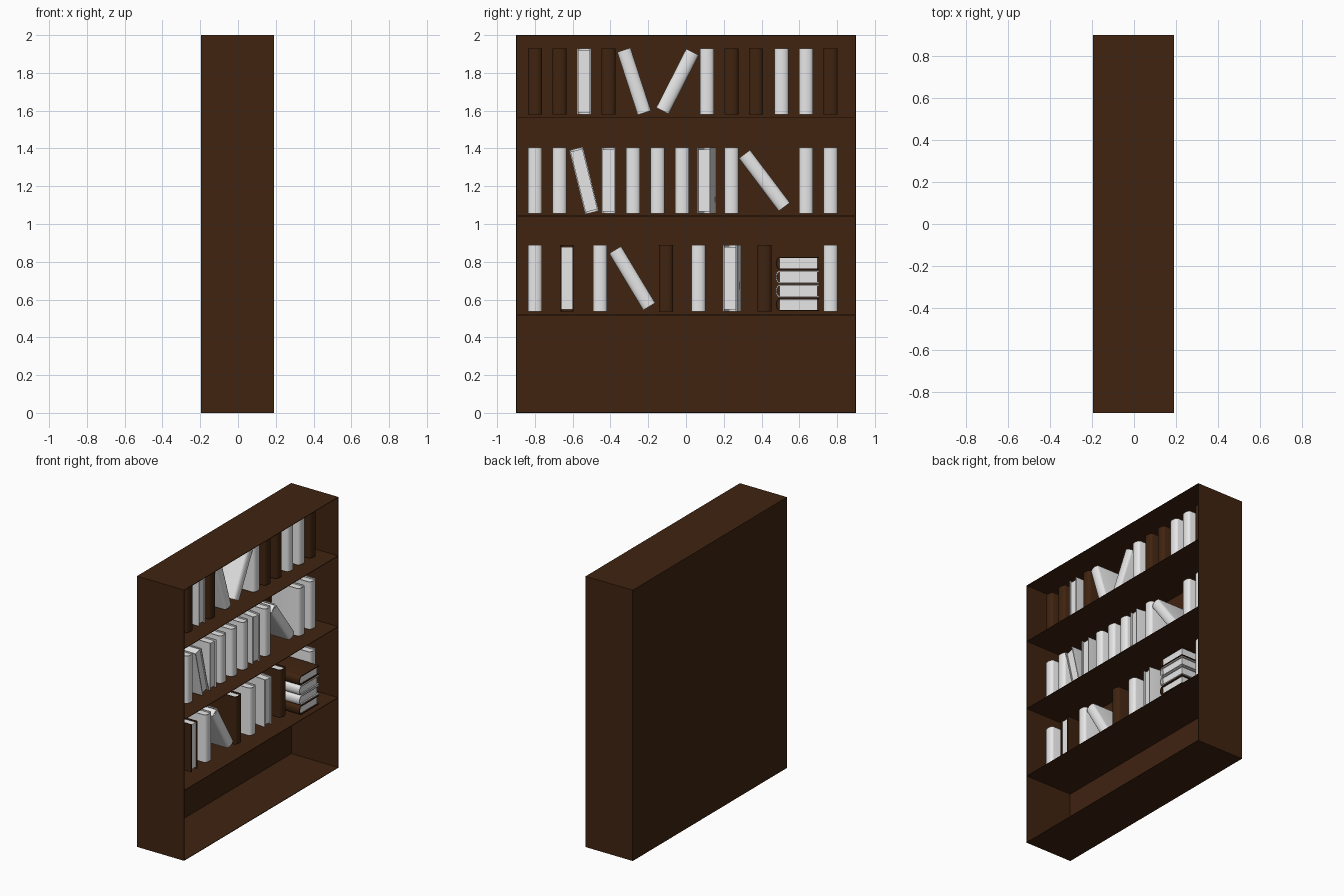
import bpy, bmesh, math
from mathutils import Matrix, Vector

cube = bpy.data.objects.get("Cube")
if cube:
    bpy.data.objects.remove(cube, do_unlink=True)


def material(name, rgb):
    m = bpy.data.materials.new(name)
    m.use_nodes = True
    m.diffuse_color = (*rgb, 1)
    m.node_tree.nodes["Principled BSDF"].inputs["Base Color"].default_value = (*rgb, 1)
    return m


brown = material("dark brown wood", (0.05, 0.017, 0.005))
white = material("off white paper", (0.8, 0.8, 0.8))


def add_object(name, bm, mats):
    bmesh.ops.recalc_face_normals(bm, faces=bm.faces)
    me = bpy.data.meshes.new(name)
    bm.to_mesh(me)
    bm.free()
    for m in mats:
        me.materials.append(m)
    ob = bpy.data.objects.new(name, me)
    bpy.context.collection.objects.link(ob)
    return ob


def box(bm, lo, hi, index=0):
    lo, hi = Vector(lo), Vector(hi)
    mat = Matrix.Translation((lo + hi) / 2) @ Matrix.Diagonal((*(hi - lo), 1))
    geo = bmesh.ops.create_cube(bm, size=1, matrix=mat)
    for f in {f for v in geo["verts"] for f in v.link_faces}:
        f.material_index = index


def panel(name, lo, hi):
    bm = bmesh.new()
    box(bm, lo, hi)
    add_object(name, bm, [brown])


# Case: thin panels, open towards +x
X0, X1, Y, H, T = -0.195, 0.19, 0.9, 2.0, 0.004
panel("back_panel", (X0, -Y, 0), (X0 + T, Y, H))
for side, s in (("right", -1), ("left", 1)):
    ys = sorted((s * Y, s * (Y - T)))
    panel(side + "_side_panel", (X0 + T, ys[0], 0), (X1, ys[1], H))
for name, z in (("bottom_board", 0), ("lower_shelf", 0.516), ("middle_shelf", 1.04),
                ("upper_shelf", 1.563), ("top_board", H - T)):
    panel(name, (X0 + T, T - Y, z), (X1, Y - T, z + T))

# Books: wrap-around cover with a rounded spine, and an inset page block
BOOK_H, BOOK_D, BOARD, BULGE = 0.35, 0.23, 0.007, 0.02


def cover_outline(half, bulge, x_spine):
    """Points from one board edge, round the spine, to the other board edge."""
    arc = [(x_spine + bulge * math.cos(a), half * math.sin(a))
           for a in (math.pi / 2 - math.pi * i / 8 for i in range(9))]
    return [(-BOOK_D / 2, half)] + arc + [(-BOOK_D / 2, -half)]


def book(name, cover, matrix, thick=0.074):
    bm = bmesh.new()
    half = thick / 2
    x_spine = BOOK_D / 2 - BULGE
    outer = cover_outline(half, BULGE, x_spine)
    inner = cover_outline(half - BOARD, BULGE - BOARD, x_spine)
    rings = [[[bm.verts.new((x, y, z)) for x, y in line] for line in (outer, inner)]
             for z in (-BOOK_H / 2, BOOK_H / 2)]
    (lo_out, lo_in), (hi_out, hi_in) = rings
    for i in range(len(outer) - 1):
        for a, b in ((lo_out, hi_out), (lo_in, hi_in), (lo_out, lo_in), (hi_out, hi_in)):
            bm.faces.new((a[i], a[i + 1], b[i + 1], b[i]))
    for i in (0, -1):
        bm.faces.new((lo_out[i], lo_in[i], hi_in[i], hi_out[i]))
    box(bm, (0.01 - BOOK_D / 2, BOARD - half, 0.01 - BOOK_H / 2),
        (x_spine, half - BOARD, BOOK_H / 2 - 0.01), 1)
    ob = add_object(name, bm, [cover, white])
    ob.matrix_world = matrix
    bpy.ops.object.select_all(action="DESELECT")
    ob.select_set(True)
    bpy.context.view_layer.objects.active = ob
    bpy.ops.object.shade_smooth_by_angle(angle=math.radians(50))


def standing(y, z, lean=0, turn=0):
    return (Matrix.Translation((-0.03, y, z))
            @ Matrix.Rotation(math.radians(lean), 4, "X")
            @ Matrix.Rotation(math.radians(turn), 4, "Z"))


# Each row: cover (b/w), y position, lean, turn (180 shows the pages)
rows = {
    "upper": (1.755, [("b", -.8), ("b", -.67), ("w", -.54, 0, 180), ("b", -.41),
                      ("w", -.275, 18), ("w", -.045, -27), ("w", .11), ("b", .24),
                      ("b", .37), ("w", .505), ("w", .635), ("b", .765)]),
    "middle": (1.23, [("w", -.8), ("w", -.67), ("w", -.54, 14, 180), ("w", -.41, 0, 180),
                      ("w", -.28), ("w", -.15), ("w", -.02), ("w", .11, 0, 172),
                      ("w", .24), ("w", .415, 37), ("w", .635), ("w", .765)]),
    "lower": (.713, [("w", -.8), ("b", -.63, 0, 180), ("w", -.455), ("w", -.285, 31),
                     ("b", -.105), ("w", .065), ("w", .245, 0, 174), ("b", .415),
                     ("w", .765)]),
}
for row, (z, books) in rows.items():
    for n, (c, y, *rot) in enumerate(books, 1):
        book(f"{row}_book_{n}", brown if c == "b" else white, standing(y, z, *rot))

# Pile of flat books: spines towards -y, pages facing out of the case
flat = Matrix(((0, 0, 1), (-1, 0, 0), (0, -1, 0))).to_4x4()
for n, cover in enumerate((brown, white, white, brown)):
    place = Matrix.Translation((-0.005, 0.59, 0.573 + 0.073 * n))
    book(f"piled_book_{n + 1}", cover, place @ flat, 0.068)
